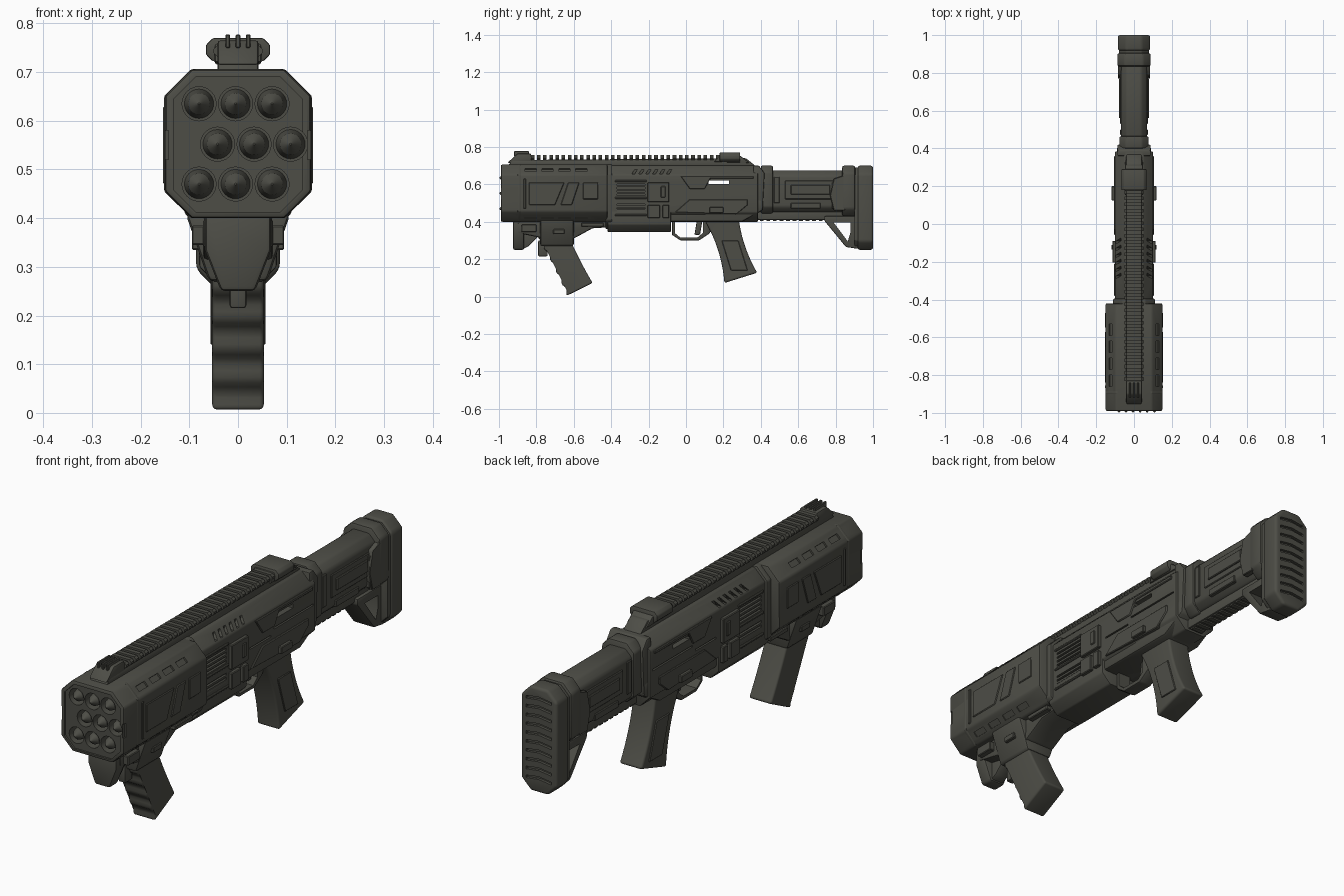
import bpy, bmesh, math
from mathutils import Matrix, Vector

default_cube = bpy.data.objects.get("Cube")
if default_cube:
    bpy.data.objects.remove(default_cube)

olive = bpy.data.materials.new("dark olive grey")
olive.use_nodes = True
olive.diffuse_color = (.075, .075, .062, 1)
olive.node_tree.nodes["Principled BSDF"].inputs["Base Color"].default_value = olive.diffuse_color
parts, cutters = [], []
top, belly, shell_half, shell_front, shell_back, body_half = .7, .4, .15, -.99, -.42, .1


def prism(bm, outline, start, end, along_x=True):
    """Sweep a closed outline along x (points y, z) or along y (points x, z)."""
    rings = []
    for depth in (start, end):
        rings.append([bm.verts.new((depth, a, b) if along_x else (a, depth, b)) for a, b in outline])
    near, far = rings
    bm.faces.new(near)
    bm.faces.new(reversed(far))
    for i in range(len(near)):
        bm.faces.new((near[i], near[i - 1], far[i - 1], far[i]))


def rect(left, right, low, high, lean=0):
    return [(left, low), (right, low), (right + lean, high), (left + lean, high)]


def octagon(half, low, high, cut):
    right = [(half - cut, low), (half, low + cut), (half, high - cut), (half - cut, high)]
    return right + [(-x, z) for x, z in reversed(right)]


def finish(bm, name, bevel=.006, segments=2, cuts=()):
    bmesh.ops.recalc_face_normals(bm, faces=bm.faces)
    mesh = bpy.data.meshes.new(name)
    bm.to_mesh(mesh)
    bm.free()
    mesh.materials.append(olive)
    part = bpy.data.objects.new(name, mesh)
    bpy.context.collection.objects.link(part)
    if bevel:
        modifier = part.modifiers.new("soft edges", "BEVEL")
        modifier.width, modifier.segments, modifier.limit_method = bevel, segments, "ANGLE"
    for tool in cuts:
        modifier = part.modifiers.new("cut", "BOOLEAN")
        modifier.object, modifier.solver = tool, "EXACT"
    parts.append(part)


def cutter(bm, name):
    finish(bm, name, bevel=0)
    tool = parts.pop()
    tool.hide_render = True
    cutters.append(tool)
    return tool


def side(name, outline, half, **style):
    bm = bmesh.new()
    prism(bm, outline, -half, half)
    finish(bm, name, **style)


def section(name, outline, front, back, **style):
    bm = bmesh.new()
    prism(bm, outline, front, back, along_x=False)
    finish(bm, name, **style)


def mirrored(bm, outlines, inner, outer):
    for outline in outlines:
        prism(bm, outline, inner, outer)
        prism(bm, outline, -outer, -inner)


def plates(name, outlines, inner, outer):
    bm = bmesh.new()
    mirrored(bm, outlines, inner, outer)
    finish(bm, name, bevel=.003, segments=1)


def cone(bm, x, z, base, tip, front, back):
    place = Matrix.Translation((x, (front + back) / 2, z)) @ Matrix.Rotation(math.pi / 2, 4, "X")
    bmesh.ops.create_cone(bm, cap_ends=True, segments=24, radius1=base, radius2=tip,
                          depth=back - front, matrix=place)


def grip(name, head, foot, half, flare, ripple):
    """Leaning handle: waisted outline, with finger grooves down the front."""
    head, foot = Vector(head), Vector(foot)
    across = (foot - head).orthogonal().normalized()
    if across.x < 0:
        across.negate()
    front, back = [], []
    steps = 28
    for i in range(steps + 1):
        t = i / steps
        middle = head.lerp(foot, t)
        reach = half + flare * (2 * t - 1) ** 2
        front.append(middle - across * (reach + ripple * math.cos(t * math.tau * 5)))
        back.append(middle + across * reach)
    side(name, front + back[::-1], .053, bevel=.018, segments=4)


# Launcher shell: nine bores, recessed face, side notches, slots on the chamfers
bores = [(column * .075 + shift, z) for z, shift in ((.635, -.005), (.552, .033), (.47, -.005))
         for column in (-1, 0, 1)]
bm = bmesh.new()
prism(bm, octagon(.132, .413, .69, .045), -1.1, -.982, along_x=False)
recess = cutter(bm, "face_recess_cutter")
bm = bmesh.new()
for x, z in bores:
    cone(bm, x, z, .035, .035, -1.1, -.93)
bore_tool = cutter(bm, "bore_cutter")
bm = bmesh.new()
for sign in (-1, 1):
    for z, tilt in ((.678, sign), (.424, -sign)):
        for i in range(4):
            place = Matrix.Translation((sign * .125, i * .09 - .83, z))
            turn = Matrix.Rotation(tilt * math.pi / 4, 4, "Y")
            bmesh.ops.create_cube(bm, size=1, matrix=place @ turn @ Matrix.Diagonal((.024, .06, .018, 1)))
mirrored(bm, [rect(-1.1, -.975, .52, .58)], .143, .2)
slots = cutter(bm, "shell_slot_cutter")
shell = octagon(shell_half, belly, top + .006, .055)
section("launcher_shell", shell, shell_front, shell_back, bevel=.008, cuts=(recess, bore_tool, slots))
section("muzzle_band", [(x * 1.01, z) for x, z in shell], -.9, -.885, bevel=.003)
plates("shell_panels", [[(-.84, .49), (-.7, .49), (-.65, .61), (-.84, .61)],
                        rect(-.67, -.61, .49, .61, lean=.04),
                        rect(-.55, -.47, .52, .61), rect(-.87, -.855, .47, .63)], .14, .154)

# Rocket tips inside the bores
bm = bmesh.new()
for x, z in bores:
    cone(bm, x, z, .031, .022, -.973, -.925)
    cone(bm, x, z, .022, .002, -.998, -.973)
finish(bm, "rocket_tips", bevel=0)

# Receiver with a through slot, vents and leaning slits
bm = bmesh.new()
prism(bm, rect(.12, .23, .602, .62), -.2, .2)
mirrored(bm, [rect(y, y + .015, .655, .69, lean=.022) for y in (i * .037 - .29 for i in range(6))], .07, .2)
mirrored(bm, [rect(-.37, -.22, z, z + .009) for z in (.45 + i * .018 for i in range(9)) if not .5 < z < .54],
         .09, .2)
mirrored(bm, [rect(-.06, .08, .535, .542), rect(.1, .37, .56, .567)], .092, .2)
vents = cutter(bm, "receiver_cutter")
section("receiver", octagon(body_half, belly, top, .05), shell_back, .385, cuts=(vents,))
side("receiver_rear", [(.36, .45), (.41, .47), (.42, .66), (.39, top), (.36, top)], .088)
section("receiver_front_ring", octagon(.11, .36, top + .006, .05), -.43, -.395)
section("magazine_housing", octagon(body_half, .345, .5, .04), shell_back, -.08)
side("lower_receiver", [(-.09, belly), (.3, belly), (.41, .46), (.41, .52), (-.09, .52)], .09, bevel=.012)
plates("receiver_panels", [[(-.06, .45), (.27, .44), (.33, .49), (.33, .52), (.02, .52)],
                           [(.02, .575), (.1, .575), (.13, .63), (.36, .63), (.36, .645), (-.03, .645)]]
       + [rect(-.38, -.21, z, z + .011) for z in (.43, .522, .612)], .08, .106)
plates("side_boxes", [rect(-.205, -.09, .505, .61), rect(-.205, -.14, .42, .49),
                      rect(-.125, -.09, .42, .49)], .08, .115)
plates("side_latches", [rect(-.135, -.11, .53, .59), rect(.125, .2, .447, .478)], .08, .12)

# Top rail with repeated teeth, and both sights
side("rail_base", [(-.95, top), (-.93, .73), (.32, .74), (.37, top)], .042)
bm = bmesh.new()
for i in range(31):
    tooth = i * .033 - .83
    prism(bm, octagon(.05, .73, .756, .009), tooth, tooth + .019, along_x=False)
finish(bm, "rail_teeth", bevel=0)
side("front_sight_base", [(-.955, .715), (-.9, .765), (-.83, .765), (-.82, .72)], .042)
bm = bmesh.new()
for x in (-.021, 0, .021):
    prism(bm, rect(-.92, -.84, .75, .777), x - .005, x + .005)
finish(bm, "front_sight_prongs", bevel=.002, segments=1)
section("rear_sight", octagon(.066, .722, .77, .014), .18, .29, bevel=.004)
side("rear_sight_mount", [(.15, .72), (.18, .76), (.28, .76), (.34, .715)], .048)

# Trigger guard, trigger and rear grip
bm = bmesh.new()
prism(bm, [(-.06, .41), (-.06, .34), (-.03, .315), (.06, .315), (.09, .34), (.09, .41)], -.2, .2)
loop = cutter(bm, "guard_cutter")
side("trigger_guard", [(-.075, .43), (-.075, .33), (-.03, .3), (.07, .3), (.13, .34), (.13, .43)],
     .03, cuts=(loop,))
side("trigger", rect(.045, .075, .33, .42, lean=.015), .012)
grip("rear_grip", head=(.19, .43), foot=(.293, .1), half=.072, flare=.02, ripple=0)
plates("rear_grip_panels", [rect(.24, .33, .14, .3, lean=-.05)], .04, .057)

# Front grip and its mount under the shell
grip("front_grip", head=(-.72, .35), foot=(-.566, .04), half=.068, flare=.006, ripple=.006)
side("grip_mount", [(-.9, belly), (-.9, .34), (-.78, .315), (-.6, .31), (-.5, .365), (-.42, .37), (-.42, .41)],
     .072, bevel=.01)
wedge = [(.108, .41), (.085, .345), (.06, .27)]
section("mount_shoulders", wedge + [(-x, z) for x, z in reversed(wedge)], -.78, -.6, bevel=.012)
wedge = [(.068, .41), (.068, .335), (.035, .25)]
section("mount_prong", wedge + [(-x, z) for x, z in reversed(wedge)], -.925, -.865, bevel=.01)
side("prong_rib", [(-.92, .34), (-.87, .255), (-.84, .27), (-.77, .34)], .03)
plates("mount_catches", [rect(-.71, -.65, .335, .36), rect(-.88, -.8, .345, .385),
                         rect(-.56, -.44, .375, .395)], .06, .095)
side("grip_catch", rect(-.79, -.74, .215, .3), .017)

# Stock tube, lower rail and shoulder frame
section("stock_collar", octagon(.077, .445, top, .035), .4, .465, bevel=.008)
section("stock_tube", octagon(.068, .45, .675, .03), .44, .86, bevel=.01)
side("stock_lower_rail", [(.28, .41), (.84, .41), (.84, .46), (.34, .46)], .035)
bm = bmesh.new()
for i in range(12):
    notch = i * .035 + .36
    prism(bm, rect(notch, notch + .02, .404, .42), -.028, .028)
finish(bm, "stock_rail_notches", bevel=0)
plates("stock_panels", [rect(.53, .82, .52, .62), rect(.47, .5, .5, .64), rect(.56, .72, .47, .5)], .05, .073)
plates("stock_inlays", [rect(.56, .77, .545, .597), rect(.78, .86, .575, .61), rect(.78, .86, .47, .5)], .06, .08)
bm = bmesh.new()
prism(bm, [(.79, .395), (.88, .395), (.88, .345), (.865, .295)], -.2, .2)
gap = cutter(bm, "frame_cutter")
side("shoulder_frame", [(.74, .43), (.74, .405), (.855, .265), (.92, .255), (.92, .43)], .05, cuts=(gap,))
section("butt_collar", octagon(.088, .43, top, .04), .835, .905, bevel=.01)
plates("butt_arms", [[(.77, .54), (.79, .63), (.85, .65), (.85, .46), (.79, .46)]], .06, .086)

# Butt pad with shallow arched grooves across its back
bm = bmesh.new()
for i in range(10):
    z = i * .038 + .3
    arch = [(-.06, z), (0, z + .008), (.06, z)]
    prism(bm, arch + [(x, height + .012) for x, height in reversed(arch)], .988, 1.1, along_x=False)
treads = cutter(bm, "pad_cutter")
section("butt_plate", octagon(.08, .26, top - .01, .04), .9, .93)
section("butt_pad", octagon(.086, .25, top, .045), .918, 1, bevel=.012, segments=3, cuts=(treads,))

# Apply the modifiers, remove the cutters and shade
graph = bpy.context.evaluated_depsgraph_get()
baked = [bpy.data.meshes.new_from_object(part.evaluated_get(graph)) for part in parts]
bpy.ops.object.select_all(action="DESELECT")
for part, mesh in zip(parts, baked):
    part.modifiers.clear()
    part.data = mesh
    part.select_set(True)
for tool in cutters:
    bpy.data.objects.remove(tool)
bpy.context.view_layer.objects.active = parts[0]
bpy.ops.object.shade_smooth_by_angle(angle=math.radians(35))
